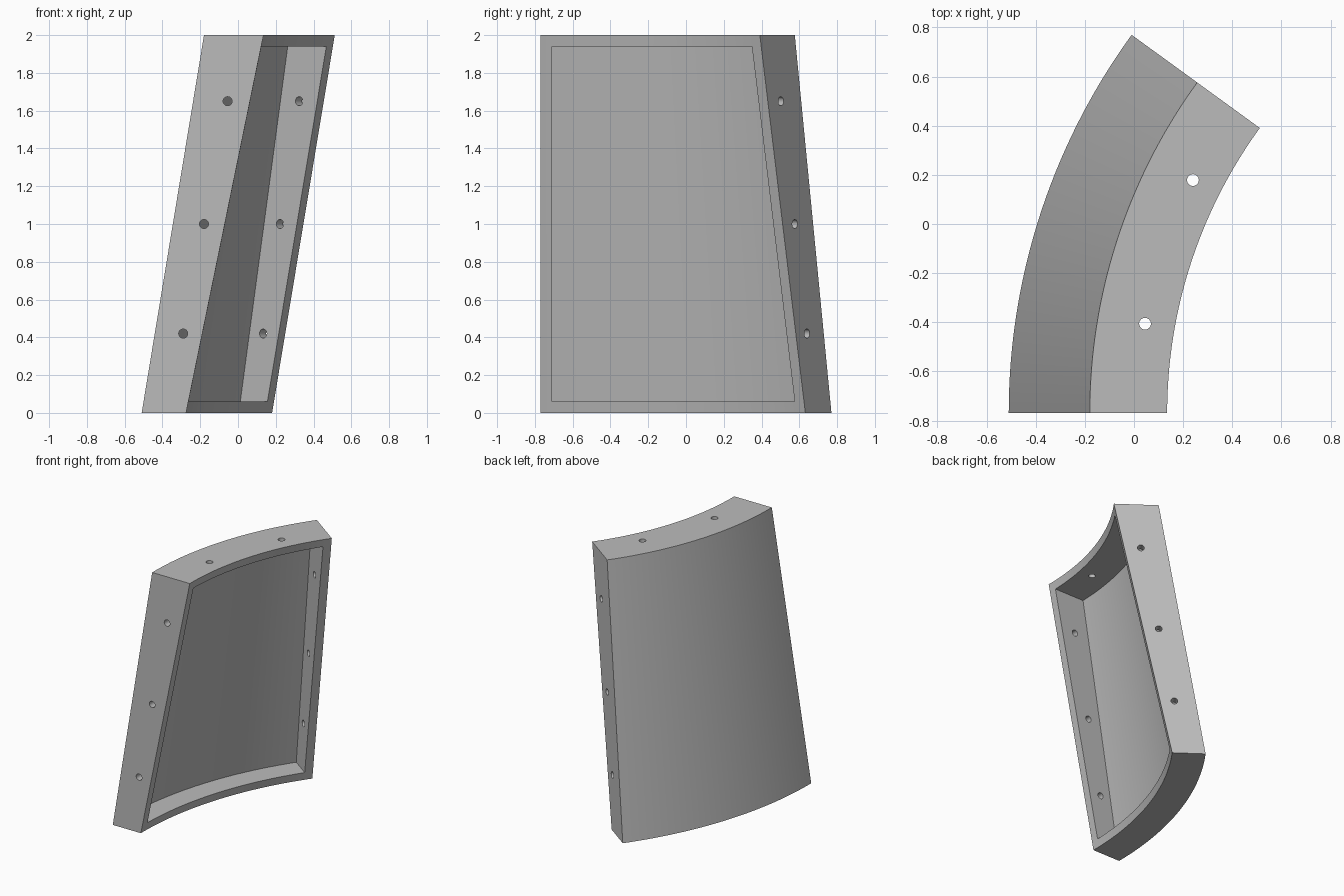
import bpy, bmesh
from math import asin, sin, cos, radians
from mathutils import Vector, Matrix

cube = bpy.data.objects.get("Cube")
if cube:
    bpy.data.objects.remove(cube, do_unlink=True)

AXIS = Vector((2.11, -0.77, 0))   # vertical axis of the cone
SWEEP = radians(36)
HEIGHT, WALL, HOLE = 2.0, 0.06, 0.024
STEPS = 40


def outer(z):
    return 2.62 - 0.165 * z


def inner(z):
    return 2.385 - 0.205 * z


def polar(r, a, z):
    return AXIS + Vector((-r * cos(a), r * sin(a), z))


def new_object(name, bm):
    bmesh.ops.recalc_face_normals(bm, faces=bm.faces)
    mesh = bpy.data.meshes.new(name)
    bm.to_mesh(mesh)
    bm.free()
    obj = bpy.data.objects.new(name, mesh)
    bpy.context.collection.objects.link(obj)
    return obj


def conical_block(name, r_in, r_out, z0, z1, margin):
    """Sweep a four-cornered section about the axis, inset from both ends by margin."""
    bm = bmesh.new()
    rings = []
    for i in range(STEPS + 1):
        t = i / STEPS
        ring = []
        for r, z in ((r_in(z0), z0), (r_out(z0), z0), (r_out(z1), z1), (r_in(z1), z1)):
            inset = asin(margin / r)
            ring.append(bm.verts.new(polar(r, inset + t * (SWEEP - 2 * inset), z)))
        rings.append(ring)
    for a, b in zip(rings, rings[1:]):
        for k in range(4):
            m = (k + 1) % 4
            bm.faces.new((a[k], a[m], b[m], b[k]))
    bm.faces.new(rings[0])
    bm.faces.new(rings[-1])
    return new_object(name, bm)


def add_drill(bm, centre, direction):
    turn = direction.to_track_quat('Z', 'Y').to_matrix().to_4x4()
    bmesh.ops.create_cone(bm, cap_ends=True, segments=24, radius1=HOLE, radius2=HOLE,
                          depth=0.16, matrix=Matrix.Translation(centre) @ turn)


def cut(target, cutter):
    cutter.hide_render = True
    mod = target.modifiers.new("cut", 'BOOLEAN')
    mod.operation = 'DIFFERENCE'
    mod.solver = 'EXACT'
    mod.object = cutter
    bpy.context.view_layer.objects.active = target
    bpy.ops.object.modifier_apply(modifier=mod.name)
    bpy.data.objects.remove(cutter, do_unlink=True)


# Curved panel with a flanged pocket on its concave side
panel = conical_block("curved_panel", inner, outer, 0, HEIGHT, 0)
pocket = conical_block("pocket_cutter", lambda z: inner(z) - 0.2,
                       lambda z: outer(z) - WALL, WALL, HEIGHT - WALL, WALL)
cut(panel, pocket)

# Bolt holes through both side flanges and the top flange
drills = bmesh.new()
for z, r in ((0.42, 2.40), (1.0, 2.29), (1.65, 2.165)):
    for a in (0, SWEEP):
        add_drill(drills, polar(r, a, z), Vector((sin(a), cos(a), 0)))
for a in (10, 26.9):
    add_drill(drills, polar(2.097, radians(a), HEIGHT), Vector((0, 0, 1)))
cut(panel, new_object("hole_cutter", drills))

# Plain grey finish
grey = bpy.data.materials.new("grey")
grey.use_nodes = True
colour = (0.5, 0.5, 0.5, 1)
grey.diffuse_color = colour
grey.node_tree.nodes["Principled BSDF"].inputs["Base Color"].default_value = colour
panel.data.materials.clear()
panel.data.materials.append(grey)

# Smooth curves, crisp edges
bpy.ops.object.select_all(action='DESELECT')
panel.select_set(True)
bpy.context.view_layer.objects.active = panel
bpy.ops.object.shade_smooth_by_angle(angle=radians(30))
